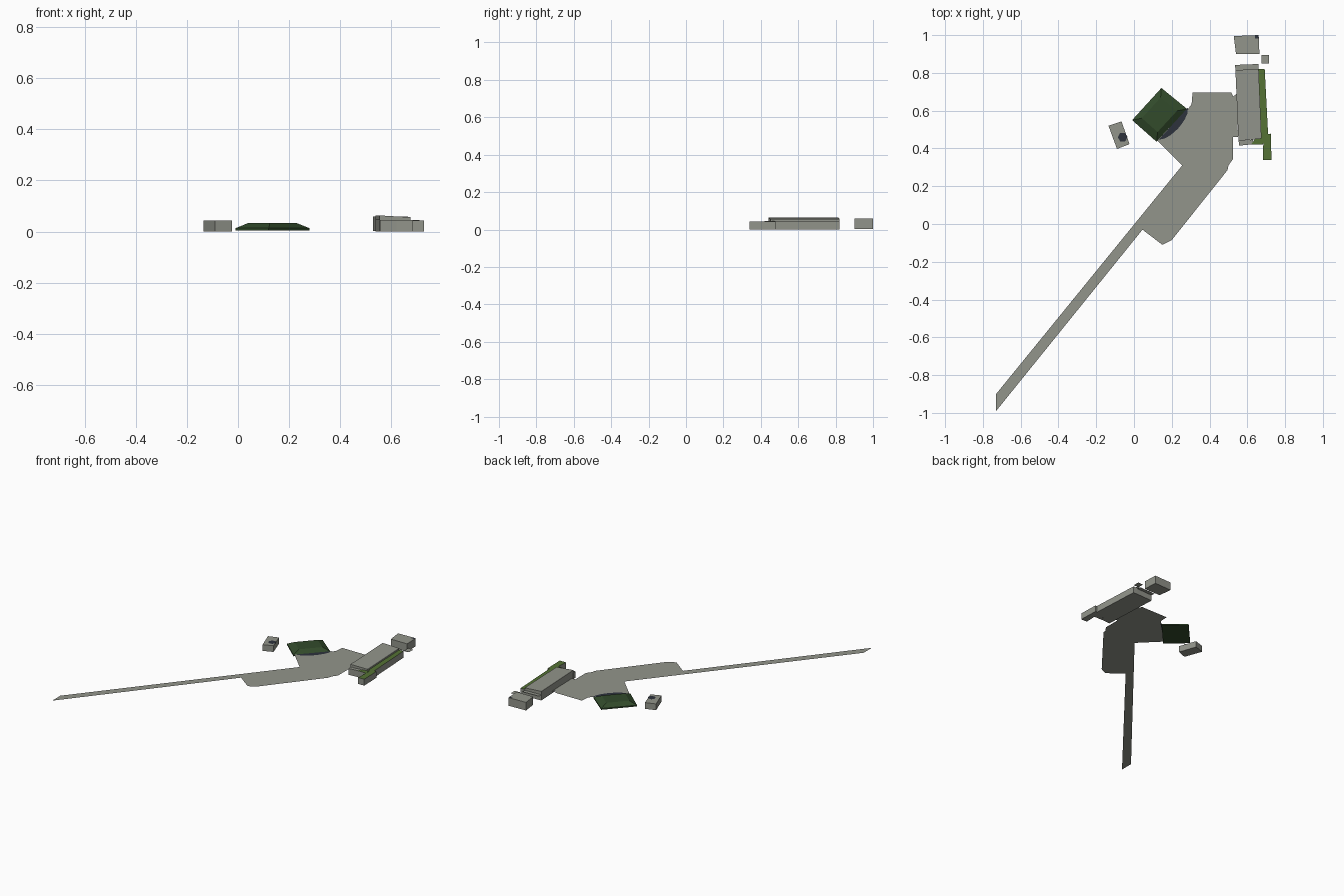
import bpy, bmesh, math
from mathutils import Vector

cube = bpy.data.objects.get("Cube")
if cube:
    bpy.data.objects.remove(cube, do_unlink=True)


def material(name, rgb):
    m = bpy.data.materials.new(name)
    m.use_nodes = True
    m.diffuse_color = (*rgb, 1)
    bsdf = m.node_tree.nodes["Principled BSDF"]
    bsdf.inputs["Base Color"].default_value = (*rgb, 1)
    bsdf.inputs["Roughness"].default_value = 0.9
    return m


GRAY = material("concrete gray", (0.29, 0.30, 0.26))
HANGAR = material("dark green", (0.032, 0.07, 0.024))
GRASS = material("roof green", (0.09, 0.17, 0.035))
SLATE = material("slate", (0.026, 0.032, 0.045))


def finish(name, bm, mats):
    bmesh.ops.recalc_face_normals(bm, faces=bm.faces)
    mesh = bpy.data.meshes.new(name)
    bm.to_mesh(mesh)
    bm.free()
    for m in mats:
        mesh.materials.append(m)
    obj = bpy.data.objects.new(name, mesh)
    bpy.context.collection.objects.link(obj)
    return obj


def sheet(name, outline, z, mat):
    """Flat surface facing up."""
    bm = bmesh.new()
    f = bm.faces.new([bm.verts.new((x, y, z)) for x, y in outline])
    f.normal_update()
    obj = finish(name, bm, [mat])
    if obj.data.polygons[0].normal.z < 0:
        obj.data.flip_normals()
    return obj


def block(name, outline, z0, tops, mats):
    """Prism; tops is one height or one per corner; second material goes on the roof."""
    if not isinstance(tops, (list, tuple)):
        tops = [tops] * len(outline)
    bm = bmesh.new()
    low = [bm.verts.new((x, y, z0)) for x, y in outline]
    high = [bm.verts.new((x, y, z)) for (x, y), z in zip(outline, tops)]
    n = len(outline)
    bm.faces.new(low)
    bm.faces.new(high).material_index = len(mats) - 1
    for i in range(n):
        j = (i + 1) % n
        bm.faces.new((low[i], low[j], high[j], high[i]))
    return finish(name, bm, mats)


# Runway and apron, one flat paved surface
PAVE = 0.014
sheet("pavement", [
    (-0.73, -0.99), (0.045, -0.03), (0.15, -0.11), (0.2, -0.085),
    (0.495, 0.285), (0.5, 0.31), (0.525, 0.345), (0.525, 0.46),
    (0.55, 0.46), (0.545, 0.69), (0.525, 0.675), (0.515, 0.695),
    (0.31, 0.695), (0.305, 0.635), (0.28, 0.6), (0.12, 0.445),
    (0.255, 0.31), (-0.73, -0.9)], PAVE, GRAY)

# Hangar: low walls with a truncated hip roof
base = [Vector(p) for p in
        ((-0.01, 0.55), (0.12, 0.435), (0.28, 0.61), (0.145, 0.72))]
centre = sum(base, Vector((0, 0))) / 4
bm = bmesh.new()
rings = []
for z, scale in ((0.004, 1), (0.013, 1), (0.034, 0.64)):
    rings.append([bm.verts.new((*(centre + (p - centre) * scale), z)) for p in base])
bm.faces.new(rings[0])
bm.faces.new(rings[-1])
for a, b in zip(rings, rings[1:]):
    for i in range(4):
        j = (i + 1) % 4
        bm.faces.new((a[i], a[j], b[j], b[i]))
finish("hangar", bm, [HANGAR])

# Curved dark threshold in front of the hangar
a, b = base[1], base[2]
along = b - a
out = Vector((along.y, -along.x)).normalized()
arc = [a + along * (0.06 + 0.98 * t / 8) + out * 0.036 * math.sin(math.pi * t / 8) ** 0.6
       for t in range(9)]
sheet("hangar_threshold", [tuple(p) for p in arc], PAVE + 0.001, SLATE)

# Small outbuilding with a dark roof hatch
block("outbuilding", [(-0.135, 0.52), (-0.09, 0.397), (-0.024, 0.423), (-0.066, 0.543)],
      0, 0.043, [GRAY])
sheet("roof_hatch", [(-0.06 + 0.026 * math.cos(k * math.pi / 3),
                      0.46 + 0.026 * math.sin(k * math.pi / 3)) for k in range(6)],
      0.044, SLATE)

# Main terminal: lower storey and a gently sloping upper slab
block("terminal_base", [(0.537, 0.815), (0.555, 0.44), (0.675, 0.452), (0.66, 0.82)],
      0, 0.046, [GRAY])
block("terminal_roof", [(0.537, 0.815), (0.553, 0.44), (0.675, 0.452), (0.66, 0.82)],
      0.046, [0.063, 0.063, 0.056, 0.057], [GRAY])
sheet("north_canopy", [(0.535, 0.842), (0.537, 0.815), (0.66, 0.82), (0.66, 0.847)],
      0.04, GRAY)
block("south_porch", [(0.554, 0.44), (0.556, 0.415), (0.63, 0.422), (0.63, 0.447)],
      0, 0.044, [GRAY])

# Green-roofed wing on the east side
block("east_wing", [(0.66, 0.82), (0.674, 0.452), (0.71, 0.475), (0.692, 0.82)],
      0, 0.046, [GRAY, GRASS])
block("south_wing", [(0.682, 0.34), (0.728, 0.34), (0.724, 0.478), (0.686, 0.475)],
      0, 0.044, [GRAY, GRASS])
block("wing_link", [(0.62, 0.42), (0.684, 0.42), (0.686, 0.465), (0.64, 0.45)],
      0, 0.045, [GRAY, GRASS])

# North building with a small vent, and a raised pad beside it
block("north_building", [(0.528, 0.995), (0.54, 0.9), (0.664, 0.9), (0.66, 1.0)],
      0.002, 0.058, [GRAY])
sheet("roof_vent", [(0.64, 0.982), (0.658, 0.982), (0.658, 0.998), (0.64, 0.998)],
      0.059, SLATE)
sheet("raised_pad", [(0.675, 0.85), (0.715, 0.85), (0.715, 0.895), (0.675, 0.895)],
      0.033, GRAY)
